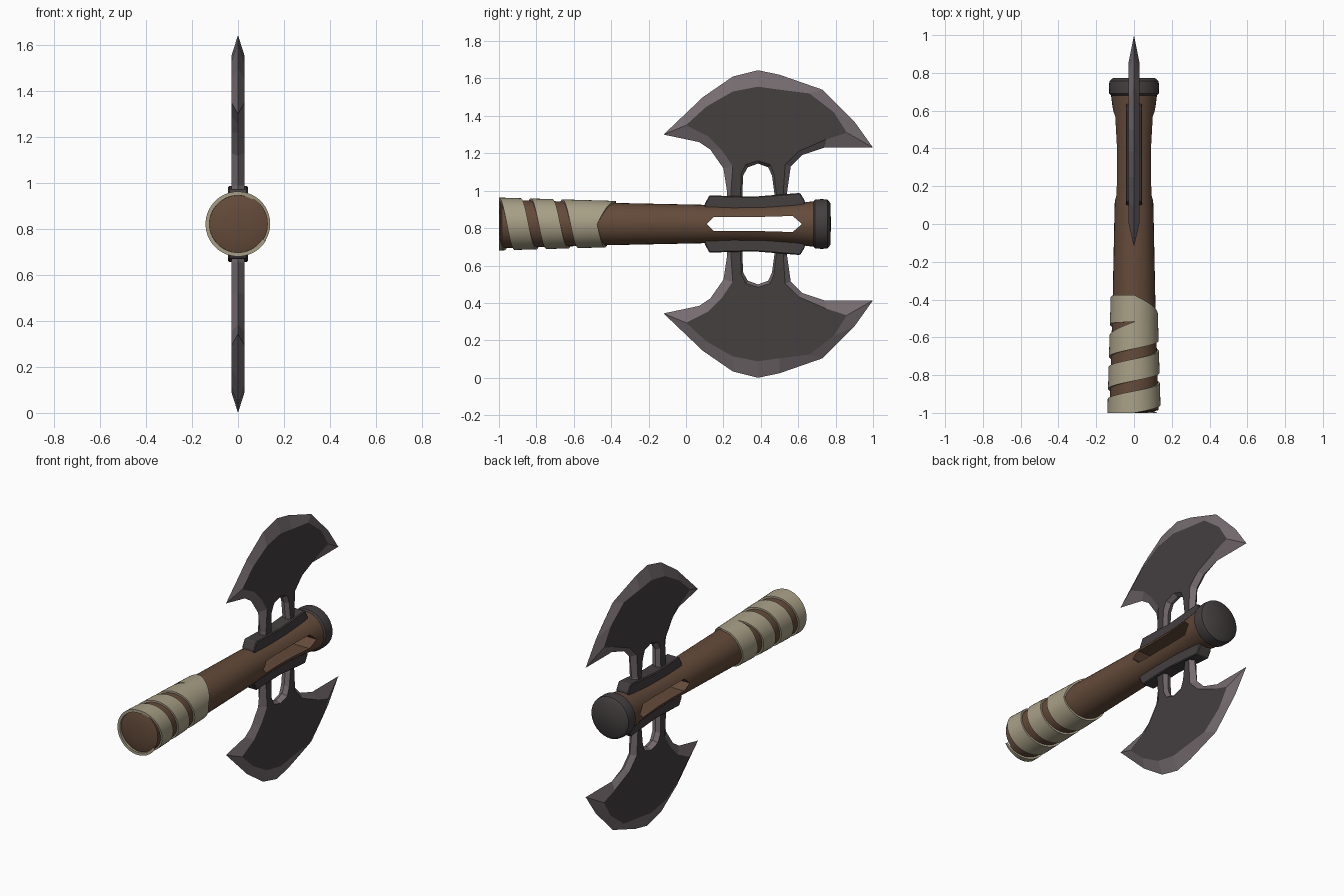
import bpy, bmesh, math
from mathutils import Vector

cube = bpy.data.objects.get("Cube")
if cube:
    bpy.data.objects.remove(cube, do_unlink=True)

AXIS_Z = 0.822   # height of the handle axis
PI = math.pi


def material(name, rgb):
    m = bpy.data.materials.new(name)
    m.use_nodes = True
    m.diffuse_color = (*rgb, 1)
    m.node_tree.nodes["Principled BSDF"].inputs["Base Color"].default_value = (*rgb, 1)
    return m


wood = material("brown wood", (0.127, 0.07, 0.042))
cloth = material("pale cloth", (0.39, 0.35, 0.24))
iron = material("dark iron", (0.058, 0.05, 0.051))
steel = material("worn steel", (0.18, 0.15, 0.162))


def finish(bm, name, mats, smooth=None):
    bmesh.ops.recalc_face_normals(bm, faces=bm.faces)
    mesh = bpy.data.meshes.new(name)
    bm.to_mesh(mesh)
    bm.free()
    for m in mats:
        mesh.materials.append(m)
    ob = bpy.data.objects.new(name, mesh)
    bpy.context.collection.objects.link(ob)
    if smooth:
        smooth_object(ob, smooth)
    return ob


def smooth_object(ob, degrees):
    bpy.ops.object.select_all(action="DESELECT")
    bpy.context.view_layer.objects.active = ob
    ob.select_set(True)
    bpy.ops.object.shade_smooth_by_angle(angle=math.radians(degrees))


def lathe(profile, segments=32):
    """Revolve (radius, y) points around the handle axis."""
    bm = bmesh.new()
    vs = [bm.verts.new((r, y, AXIS_Z)) for r, y in profile]
    es = [bm.edges.new(p) for p in zip(vs, vs[1:])]
    bmesh.ops.spin(bm, geom=vs + es, cent=(0, 0, AXIS_Z), axis=(0, 1, 0),
                   angle=2 * PI, steps=segments)
    bmesh.ops.remove_doubles(bm, verts=bm.verts, dist=0.0005)
    return bm


def prism(outline, half_x, side=1):
    """Extrude a (y, height from axis) outline across x."""
    bm = bmesh.new()
    face = bm.faces.new([bm.verts.new((-half_x, y, AXIS_Z + side * h)) for y, h in outline])
    new = bmesh.ops.extrude_face_region(bm, geom=[face])["geom"]
    bmesh.ops.translate(bm, vec=(2 * half_x, 0, 0),
                        verts=[v for v in new if isinstance(v, bmesh.types.BMVert)])
    return bm


# Handle: tapered shaft flaring out towards the head, with a slot cut through
shaft = [(0.13, -0.985), (0.113, -0.4), (0.103, 0.08), (0.097, 0.25),
         (0.099, 0.42), (0.109, 0.58), (0.124, 0.7)]
handle = finish(lathe([(0, -1), (0.05, -0.999), (0.1, -0.994)] + shaft + [(0, 0.7)]),
                "handle", [wood])
slot = [(0.11, 0), (0.15, 0.038), (0.36, 0.037), (0.57, 0.043), (0.62, 0),
        (0.57, -0.043), (0.36, -0.037), (0.15, -0.038)]
cutter = finish(prism(slot, 0.3), "slot_cutter", [wood])
cutter.hide_render = True
cut = handle.modifiers.new("slot", "BOOLEAN")
cut.operation, cut.solver, cut.object = "DIFFERENCE", "EXACT", cutter
bpy.context.view_layer.objects.active = handle
bpy.ops.object.modifier_apply(modifier=cut.name)
bpy.data.objects.remove(cutter, do_unlink=True)
smooth_object(handle, 40)

# End cap
finish(lathe([(0, 0.68), (0.12, 0.68), (0.131, 0.69), (0.133, 0.73),
              (0.13, 0.757), (0.112, 0.772), (0, 0.775)]), "end_cap", [iron], 40)


# Cloth wrap: helical band whose turns leave a narrow gap until the last one
PITCH, GAP, LAST = 0.17, 0.027, 4.5 * PI


def seam(a, side):
    gap = GAP * max(0, min(1, (LAST - a) / (0.4 * PI)))
    return -0.9 + PITCH * a / (2 * PI) + side * gap


def wrap_point(a, y, lift):
    r = 0.113 + (-0.4 - y) * 0.029 + lift
    return Vector((-math.cos(a) * r, y, AXIS_Z + math.sin(a) * r))


bm = bmesh.new()
start, end, steps = -2 * PI - 2.6, 5 * PI, 176
previous = None
for i in range(steps + 1):
    a = start + (end - start) * i / steps
    limit = -0.375 - 0.1 * max(0, (a - LAST) / (end - LAST))
    low = max(-1, seam(a, 1))
    high = max(low + 0.002, min(limit, seam(a + 2 * PI, -1)))
    ring = [bm.verts.new(wrap_point(a, y, lift)) for y, lift in
            ((low, -0.006), (low, 0.011), (high, 0.011), (high, -0.006))]
    if previous:
        for k in range(4):
            n = (k + 1) % 4
            bm.faces.new((previous[k], previous[n], ring[n], ring[k]))
    else:
        bm.faces.new(ring)
    previous = ring
bm.faces.new(previous)
finish(bm, "cloth_wrap", [cloth], 35)

# Blade outline: sharp rim point (y, z) paired with the flat cheek point (y, z)
rim_and_cheek = [
    (0.22, 0.93, 0.24, 0.93), (0.22, 0.99, 0.24, 0.99), (0.2, 1.12, 0.25, 1.13),
    (0.13, 1.22, 0.19, 1.22), (0.07, 1.26, 0.12, 1.29), (-0.12, 1.3, 0, 1.35),
    (0.09, 1.5, 0.11, 1.45), (0.25, 1.61, 0.25, 1.53), (0.385, 1.644, 0.385, 1.556),
    (0.5, 1.62, 0.5, 1.54), (0.73, 1.54, 0.66, 1.52), (0.9, 1.37, 0.79, 1.42),
    (1, 1.23, 0.86, 1.31), (0.74, 1.23, 0.75, 1.275), (0.62, 1.19, 0.6, 1.21),
    (0.56, 1.13, 0.53, 1.14), (0.54, 0.99, 0.52, 0.99), (0.55, 0.93, 0.53, 0.93),
    (0.48, 0.93, 0.49, 0.93), (0.46, 1.08, 0.47, 1.09), (0.44, 1.125, 0.45, 1.14),
    (0.385, 1.145, 0.385, 1.16), (0.33, 1.125, 0.32, 1.14), (0.305, 1.08, 0.295, 1.09),
    (0.3, 0.93, 0.29, 0.93)]


def blade(name, side):
    bm = bmesh.new()

    def loop(x, first):
        return [bm.verts.new((x, p[first], AXIS_Z + side * (p[first + 1] - AXIS_Z)))
                for p in rim_and_cheek]
    rim = loop(0, 0)
    for x in (-0.028, 0.028):
        cheek = loop(x, 2)
        bm.faces.new(cheek)
        for i in range(len(rim)):
            j = (i + 1) % len(rim)
            bm.faces.new((rim[i], rim[j], cheek[j], cheek[i])).material_index = 1
    finish(bm, name, [iron, steel])


# Rails that clamp each blade to the handle
rail = [(0.1, 0.08), (0.1, 0.107), (0.125, 0.153), (0.36, 0.146), (0.61, 0.166),
        (0.635, 0.125), (0.635, 0.08)]
for label, side in (("upper", 1), ("lower", -1)):
    blade(label + "_blade", side)
    bm = prism(rail, 0.043, side)
    bmesh.ops.bevel(bm, geom=bm.edges[:], offset=0.005, segments=1, affect="EDGES")
    finish(bm, label + "_rail", [iron])
